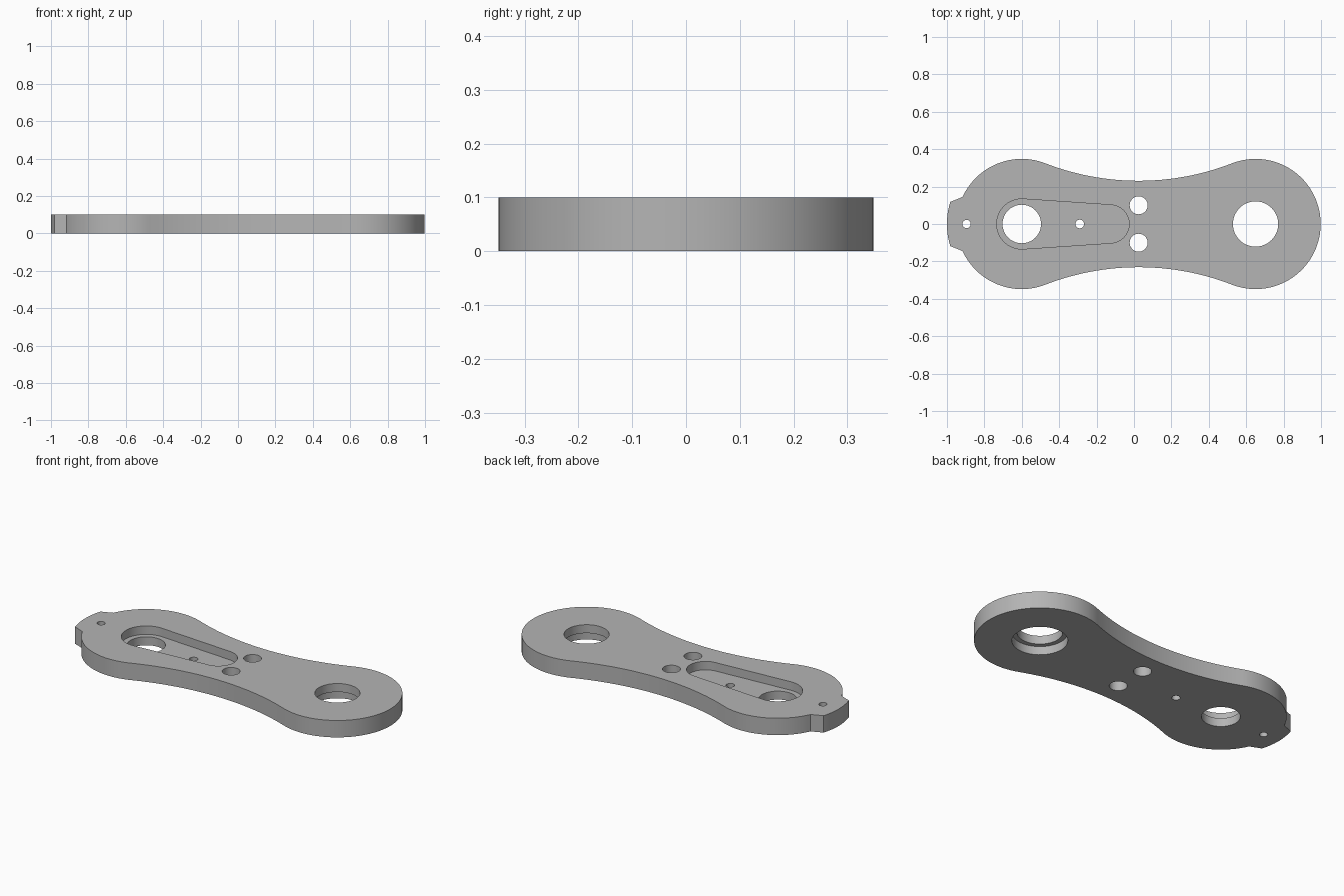
import bpy
import bmesh
from math import acos, asin, cos, sin, hypot, pi, atan2

if "Cube" in bpy.data.objects:
    bpy.data.objects.remove(bpy.data.objects["Cube"], do_unlink=True)

THICK = 0.1
LOBE = 0.348           # radius of both end lobes
LEFT, RIGHT = -0.6, 0.65
WAIST = 0.231          # half width at the middle

grey = bpy.data.materials.new("plain grey")
grey.use_nodes = True
grey.diffuse_color = (0.46, 0.46, 0.46, 1)
grey.node_tree.nodes["Principled BSDF"].inputs["Base Color"].default_value = grey.diffuse_color


def arc(cx, cy, r, a0, a1, n):
    return [(cx + r * cos(a0 + (a1 - a0) * i / n), cy + r * sin(a0 + (a1 - a0) * i / n))
            for i in range(n + 1)]


def prism(name, outline, z0, z1):
    """Extrude a closed outline upward from z0 to z1."""
    bm = bmesh.new()
    face = bm.faces.new([bm.verts.new((x, y, z0)) for x, y in outline])
    top = bmesh.ops.extrude_face_region(bm, geom=[face])["geom"]
    bmesh.ops.translate(bm, vec=(0, 0, z1 - z0),
                        verts=[v for v in top if isinstance(v, bmesh.types.BMVert)])
    bmesh.ops.recalc_face_normals(bm, faces=bm.faces)
    mesh = bpy.data.meshes.new(name)
    bm.to_mesh(mesh)
    bm.free()
    mesh.materials.append(grey)
    obj = bpy.data.objects.new(name, mesh)
    bpy.context.collection.objects.link(obj)
    return obj


def disc(x, y, r):
    return arc(x, y, r, 0, 2 * pi, 48)[:-1]


# Upper half of the outline: right lobe, tangent waist arc, left lobe, tab
mid = (LEFT + RIGHT) / 2
half = (RIGHT - LEFT) / 2
waist_r = (half**2 + WAIST**2 - LOBE**2) / (2 * (LOBE - WAIST))
lean = atan2(WAIST + waist_r, half)
tab_r = 0.4
tab_root = asin(0.145 / LOBE)
tab_tip = asin(0.118 / tab_r)
upper = arc(RIGHT, 0, LOBE, 0, pi - lean, 40)
upper += arc(mid, WAIST + waist_r, waist_r, -lean, lean - pi, 32)[1:]
upper += arc(LEFT, 0, LOBE, lean, pi - tab_root, 32)[1:]
upper += arc(LEFT, 0, tab_r, pi - tab_tip, pi, 8)
lower = [(x, -y) for x, y in reversed(upper[1:-1])]
plate = prism("link_plate", upper + lower, 0, THICK)

# Tapered pocket in the top face
big, small, pocket_end = 0.134, 0.102, -0.128
t = acos((big - small) / (pocket_end - LEFT))
pocket = (arc(pocket_end, 0, small, -t, t, 32) + arc(LEFT, 0, big, t, 2 * pi - t, 40))
cutters = [prism("pocket_cutter", pocket, THICK / 2, THICK * 2)]

# Through holes: pivots, pins and the pair at the waist
for x, y, r in [(LEFT, 0, 0.103), (RIGHT, 0, 0.121), (-0.895, 0, 0.022),
                (-0.29, 0, 0.023), (mid, 0.1, 0.048), (mid, -0.1, 0.048)]:
    cutters.append(prism("hole_cutter", disc(x, y, r), -THICK, THICK * 2))

# Counterbore under the right pivot
cutters.append(prism("counterbore_cutter", disc(RIGHT, 0, 0.148), -THICK, THICK / 2))

bpy.ops.object.select_all(action="DESELECT")
bpy.context.view_layer.objects.active = plate
plate.select_set(True)
for cutter in cutters:
    cutter.hide_render = True
    mod = plate.modifiers.new("cut", "BOOLEAN")
    mod.operation = "DIFFERENCE"
    mod.solver = "EXACT"
    mod.object = cutter
    bpy.ops.object.modifier_apply(modifier=mod.name)
    bpy.data.objects.remove(cutter, do_unlink=True)

bpy.ops.object.shade_smooth_by_angle(angle=pi / 6)
